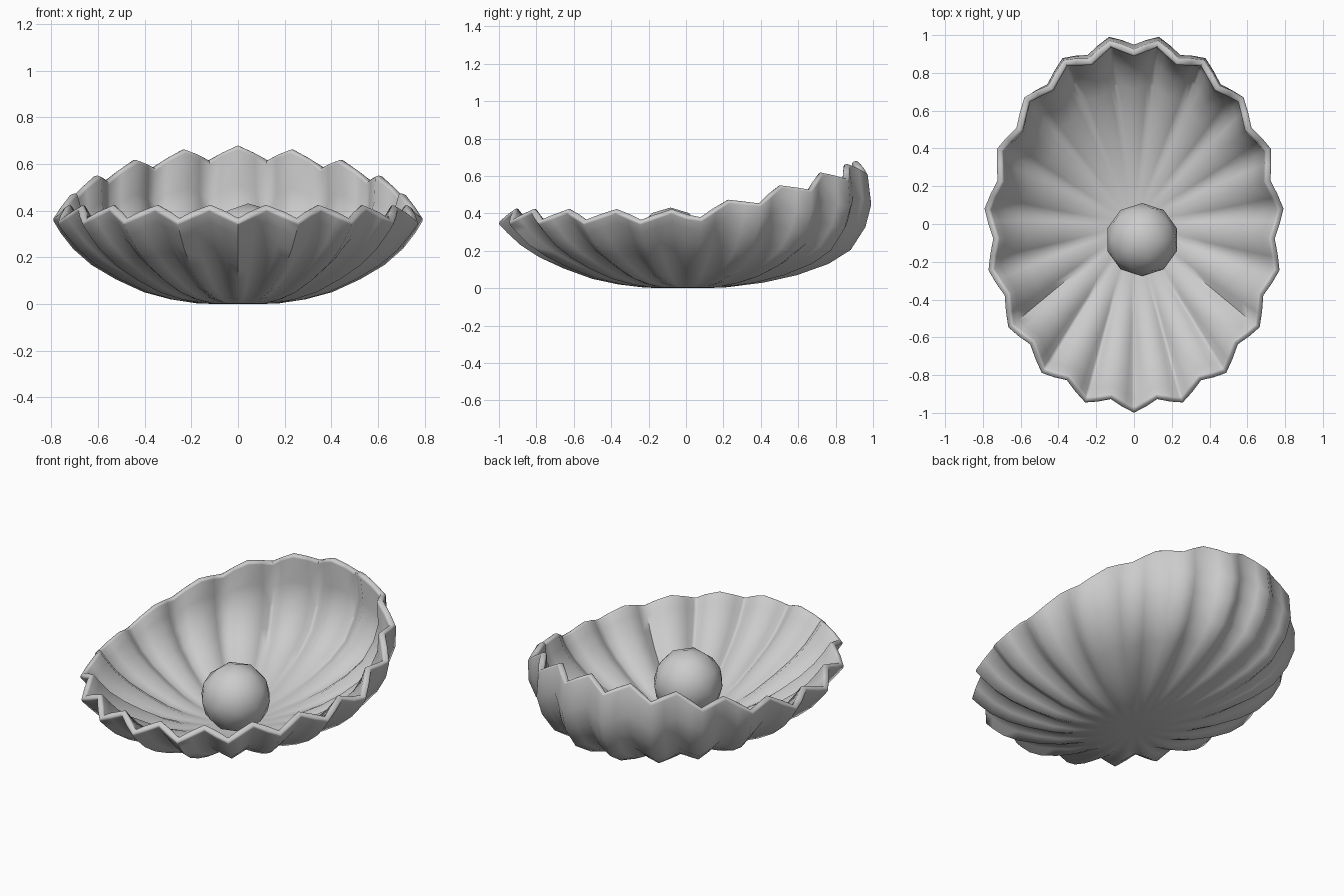
import bpy, bmesh, math

if "Cube" in bpy.data.objects:
    bpy.data.objects.remove(bpy.data.objects["Cube"])

RIBS = 19
STEPS = RIBS * 4
HALF_X, HALF_Y = 0.8, 1.005

# Outer ridge profiles from the base to the rim: (share of radius, height)
LOW = [(0.10, 0), (0.22, 0.003), (0.36, 0.02), (0.50, 0.05), (0.65, 0.105),
       (0.78, 0.165), (0.88, 0.23), (0.95, 0.295), (1.0, 0.348)]
BACK = [(0.10, 0), (0.22, 0.005), (0.42, 0.03), (0.60, 0.07), (0.77, 0.13),
        (0.89, 0.205), (0.97, 0.33), (1.0, 0.45), (0.978, 0.622)]
# How far the valleys between ribs are pushed inwards at each ring
DEPTH = [0, 0, 0.014, 0.034, 0.052, 0.063, 0.07, 0.075, 0.08]


# Shell: fluted oval bowl with a raised, curled back
bm = bmesh.new()
rings = []
for (r0, z0), (r1, z1), depth in zip(LOW, BACK, DEPTH):
    ring = []
    for i in range(STEPS):
        u = 2 * math.pi * i / STEPS
        a = u - math.pi / 2
        w = max(0.0, math.sin(a)) ** 1.1
        valley = 0.5 - 0.5 * math.cos(RIBS * u)
        push = depth * valley * 0.74
        r = r0 + (r1 - r0) * w - push
        z = z0 + (z1 - z0) * w + push
        ring.append(bm.verts.new((HALF_X * r * math.cos(a), HALF_Y * r * math.sin(a), z)))
    rings.append(ring)
bm.faces.new(list(reversed(rings[0])))
for inner, outer in zip(rings, rings[1:]):
    for i in range(STEPS):
        j = (i + 1) % STEPS
        bm.faces.new((inner[j], inner[i], outer[i], outer[j]))
# Outside of the bowl must face down and outwards
bmesh.ops.recalc_face_normals(bm, faces=bm.faces)
bm.normal_update()
bm.faces.ensure_lookup_table()
if bm.faces[0].normal.z > 0:
    bmesh.ops.reverse_faces(bm, faces=bm.faces)
mesh = bpy.data.meshes.new("shell")
bm.to_mesh(mesh)
bm.free()
shell = bpy.data.objects.new("shell", mesh)
bpy.context.collection.objects.link(shell)
bpy.context.view_layer.objects.active = shell
shell.select_set(True)

# Wall thickness and softened rim
wall = shell.modifiers.new("wall", 'SOLIDIFY')
wall.thickness = 0.038
wall.offset = -1
rim = shell.modifiers.new("rim", 'BEVEL')
rim.width = 0.013
rim.segments = 3
rim.limit_method = 'ANGLE'
rim.angle_limit = math.radians(70)
for name in ("wall", "rim"):
    bpy.ops.object.modifier_apply(modifier=name)
bpy.ops.object.shade_smooth_by_angle(angle=math.radians(65))

# Pearl resting on the shell floor
bpy.ops.mesh.primitive_ico_sphere_add(subdivisions=2, radius=0.194, location=(0.043, -0.083, 0.237))
pearl = bpy.context.object
pearl.name = "pearl"
bpy.ops.object.shade_smooth()
